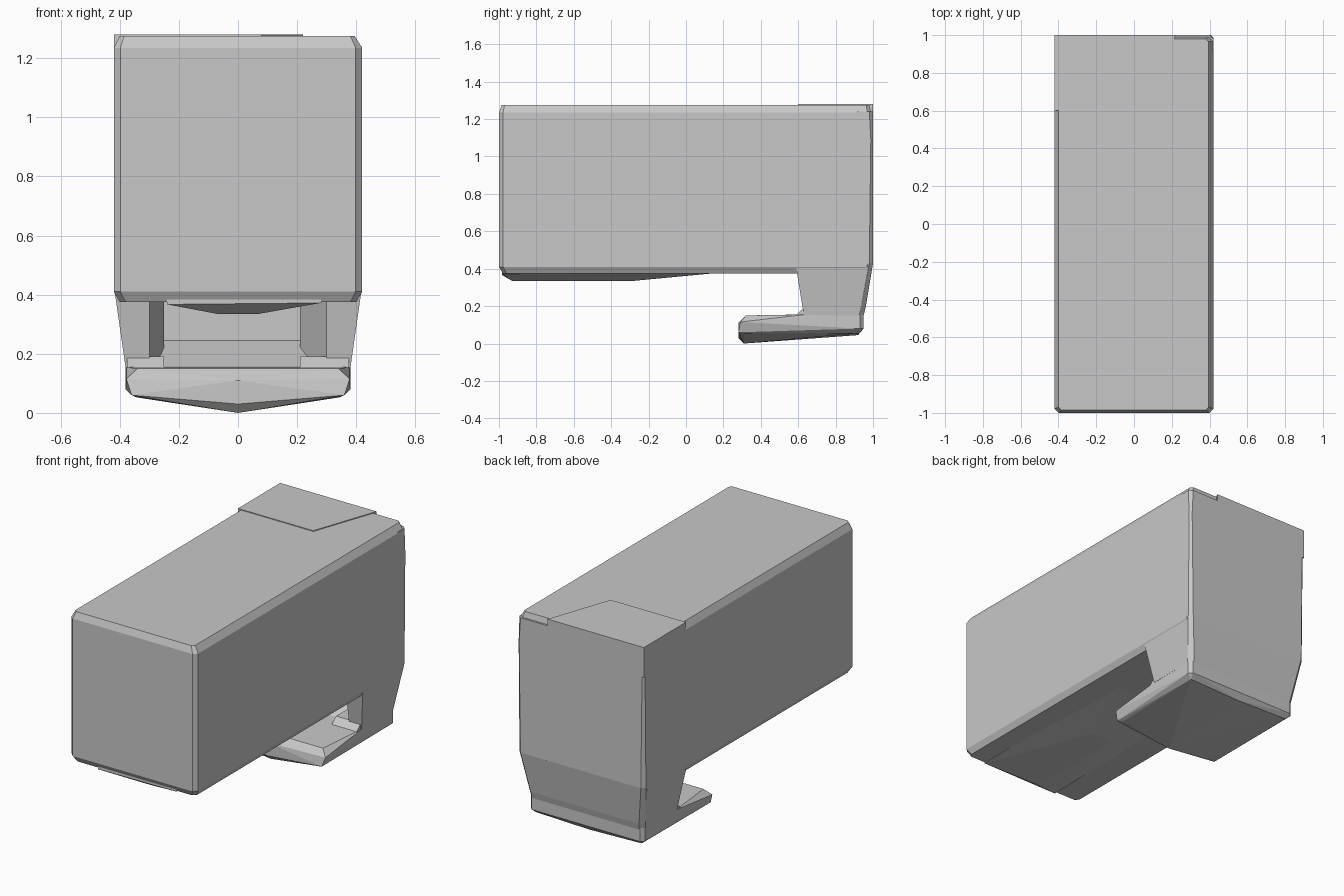
import bpy, bmesh

cube = bpy.data.objects.get("Cube")
if cube:
    bpy.data.objects.remove(cube, do_unlink=True)

GREY = (0.58, 0.58, 0.58, 1)
grey = bpy.data.materials.new("plain grey")
grey.use_nodes = True
grey.diffuse_color = GREY
grey.node_tree.nodes["Principled BSDF"].inputs["Base Color"].default_value = GREY


def hull(name, points):
    """Flat-faced convex solid around a few corner points."""
    bm = bmesh.new()
    for p in points:
        bm.verts.new(p)
    out = bmesh.ops.convex_hull(bm, input=bm.verts)
    loose = [v for v in bm.verts if not v.link_faces]
    bmesh.ops.delete(bm, geom=loose, context='VERTS')
    bmesh.ops.recalc_face_normals(bm, faces=bm.faces)
    mesh = bpy.data.meshes.new(name)
    bm.to_mesh(mesh)
    bm.free()
    mesh.materials.append(grey)
    obj = bpy.data.objects.new(name, mesh)
    bpy.context.collection.objects.link(obj)
    return obj


def ring(z, x0, x1, y0, y1, cut):
    """Rectangle with cut corners at one height."""
    pts = []
    for x, dx in ((x0, cut), (x1, -cut)):
        for y, dy in ((y0, cut), (y1, -cut)):
            pts += [(x + dx, y, z), (x, y + dy, z)]
    return pts


# Long main housing with bevelled edges
hull("housing",
     ring(0.375, -0.40, 0.40, -0.98, 0.97, 0.02)
     + ring(0.41, -0.42, 0.42, -1, 0.99, 0.022)
     + ring(1.235, -0.42, 0.42, -1, 0.99, 0.022)
     + ring(1.275, -0.40, 0.395, -0.985, 0.98, 0.015))

# Squarer cap over the rear of the top
hull("rear_cap", [(x, y, z) for x, y in ((-0.42, 0.6), (0.08, 0.6), (0.22, 1), (-0.42, 1))
                  for z in (1.1, 1.28)])

# Shallow keel under the housing, fading out towards the rear
hull("keel",
     [(x, y, 0.385) for x in (-0.24, 0.28) for y in (-0.985, 0.25)]
     + [(x, y, 0.335) for x in (-0.07, 0.07) for y in (-0.93, -0.28)]
     + [(-0.24, -0.985, 0.367), (0.28, -0.985, 0.372)])

# Side walls of the rear grip, with slanted inner front edges
for side, name, edge, inner in ((-1, "right_grip_wall", 0.30, 0.25),
                                (1, "left_grip_wall", 0.30, 0.21)):
    pts = []
    for z, outer, front, back, cut in ((0.43, 0.42, 0.585, 1.0, 0.02),
                                       (0.19, 0.385, 0.63, 0.96, 0.03),
                                       (0.15, 0.38, 0.63, 0.95, 0.03)):
        pts += [(side * x, y, z) for x, y in (
            (outer, front), (edge, front), (inner, 0.8),
            (inner, back), (outer - cut, back), (outer, back - cut * 1.5))]
    hull(name, pts)
    # Small flared base joining the wall to the foot
    hull(name + "_base", [(side * x, y, z) for x in (inner, 0.375)
                          for y, z in ((0.585, 0.15), (0.63, 0.19), (0.9, 0.19), (0.9, 0.14))])

# Rear wall of the grip, running up the back of the housing
hull("grip_back_wall",
     ring(0.15, -0.38, 0.38, 0.84, 0.95, 0.025)
     + ring(0.19, -0.385, 0.385, 0.84, 0.96, 0.025)
     + ring(0.43, -0.42, 0.42, 0.84, 1.0, 0.02)
     + ring(1.09, -0.42, 0.42, 0.9, 1.0, 0.012)
     + ring(1.24, -0.42, 0.42, 0.9, 1.0, 0.02))

# Sloped ledge inside the grip
hull("inner_ledge", [(x, y, z) for x in (-0.27, 0.25)
                     for y, z in ((0.66, 0.145), (0.85, 0.25), (0.92, 0.25), (0.92, 0.145))])

# Foot plate with a shallow V underside
foot = [(0, 0.31, 0.0), (0, 0.92, 0.045)]
for s in (-1, 1):
    foot += [(s * x, y, z) for x, y, z in (
        (0.34, 0.31, 0.052), (0.36, 0.28, 0.06), (0.378, 0.29, 0.115), (0.34, 0.32, 0.15),
        (0.35, 0.60, 0.155), (0.378, 0.64, 0.155), (0.38, 0.93, 0.16), (0.36, 0.95, 0.16),
        (0.36, 0.95, 0.08), (0.38, 0.93, 0.08), (0.35, 0.92, 0.055))]
foot += [(0, 0.28, 0.03), (0, 0.28, 0.11)]
hull("foot", foot)
